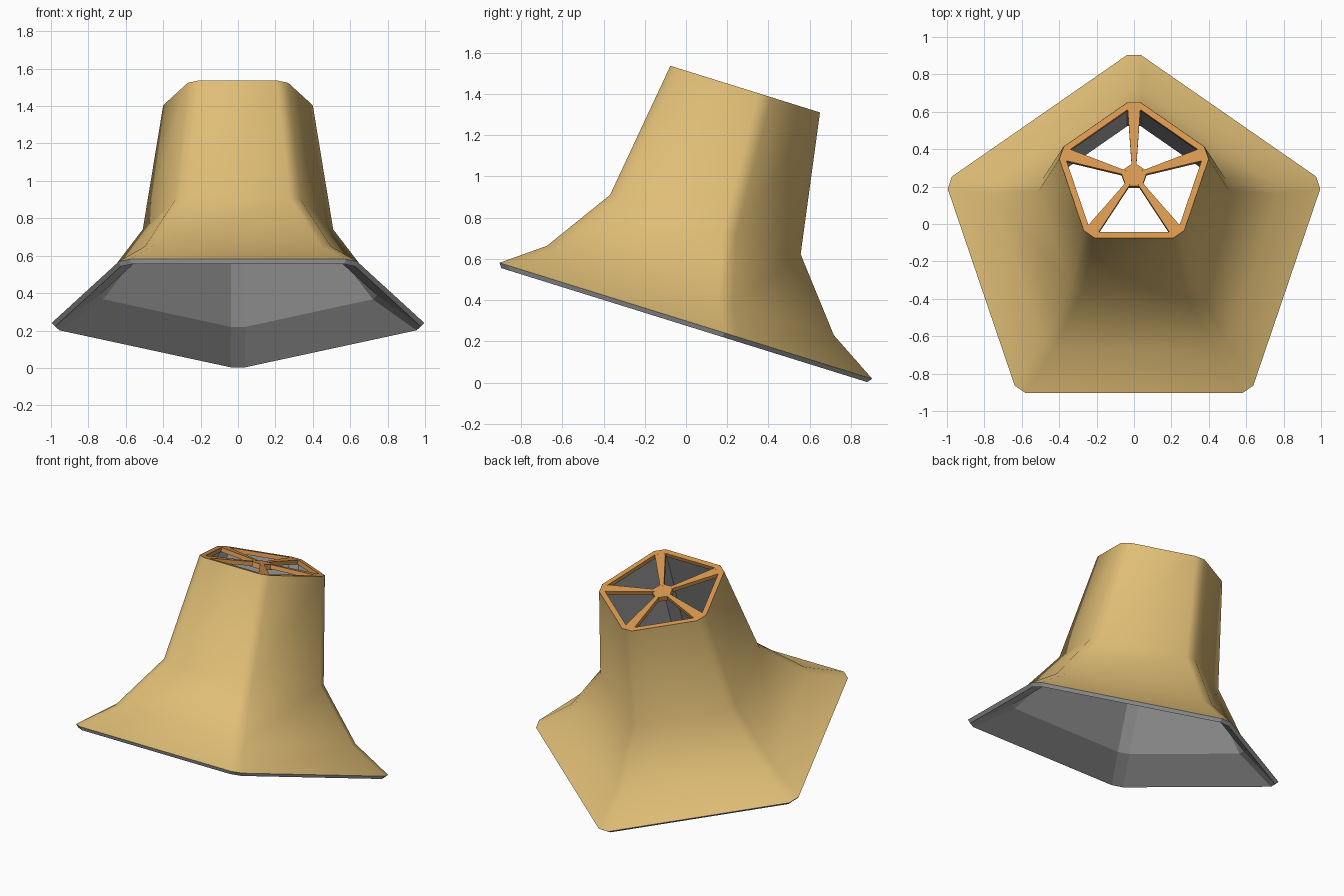
import bpy, math
from mathutils import Vector

if "Cube" in bpy.data.objects:
    bpy.data.objects.remove(bpy.data.objects["Cube"])

TILT = math.radians(-17.3)
ORIGIN = (0, -0.172, 0.045)


def material(name, rgb):
    m = bpy.data.materials.new(name)
    m.diffuse_color = (*rgb, 1)
    m.use_nodes = True
    m.node_tree.nodes["Principled BSDF"].inputs["Base Color"].default_value = m.diffuse_color
    return m


YELLOW = material("warm_yellow", (0.74, 0.51, 0.18))
ORANGE = material("orange", (0.68, 0.31, 0.08))
GREY = material("grey", (0.42, 0.42, 0.42))


def make(name, verts, faces, mat, smooth=False):
    me = bpy.data.meshes.new(name)
    me.from_pydata(verts, [], faces)
    me.materials.append(mat)
    ob = bpy.data.objects.new(name, me)
    bpy.context.collection.objects.link(ob)
    ob.rotation_euler = (TILT, 0, 0)
    ob.location = ORIGIN
    for p in me.polygons:
        p.use_smooth = smooth
    return ob


def ring(apothem, h, cut=0.045):
    """Pentagon with clipped corners, one corner to the back."""
    r = apothem / math.cos(math.pi / 5)
    c = [Vector((r * math.cos(math.radians(90 + 72 * k)),
                 r * math.sin(math.radians(90 + 72 * k)), h)) for k in range(5)]
    pts = []
    for k in range(5):
        for n in (c[k - 1], c[(k + 1) % 5]):
            pts.append(c[k] + (n - c[k]).normalized() * cut)
    return pts


def loft(rings, flip=False, closed=False):
    n = len(rings[0])
    verts = [v for r in rings for v in r]
    faces = []
    for j in range(len(rings) if closed else len(rings) - 1):
        a, b = j * n, ((j + 1) % len(rings)) * n
        for i in range(n):
            k = (i + 1) % n
            f = (a + i, a + k, b + k, b + i)
            faces.append(f[::-1] if flip else f)
    return verts, faces


def prism(outline, lo, hi):
    """Solid from a counter-clockwise outline."""
    n = len(outline)
    verts, faces = loft([[(x, y, lo) for x, y in outline],
                         [(x, y, hi) for x, y in outline]])
    return verts, faces + [tuple(reversed(range(n))), tuple(range(n, 2 * n))]


# Flared outer shell and the grey lining with its bottom lip
outer = [(0.859, 0.294), (0.664, 0.441), (0.445, 0.768), (0.352, 1.452)]
inner = [(0.843, 0.272), (0.644, 0.422), (0.419, 0.758), (0.325, 1.450)]
make("outer_shell", *loft([ring(*p) for p in outer]), YELLOW, True)
make("inner_lining", *loft([ring(*p) for p in outer[:1] + inner], flip=True), GREY)

# Frame around the top opening
top, low = 1.453, 1.425
make("top_frame", *loft([ring(0.351, low), ring(0.351, top),
                         ring(0.318, top, 0.04), ring(0.318, low, 0.04)],
                        closed=True), ORANGE)

# Centre hub
hub = [(0.074 * math.cos(math.radians(90 + 72 * k)),
        0.074 * math.sin(math.radians(90 + 72 * k))) for k in range(5)]
make("top_hub", *prism(hub, low - 0.006, top - 0.001), ORANGE)

# Tapered spokes from the hub to each corner
for k in range(5):
    a = math.radians(90 + 72 * k)
    ca, sa = math.cos(a), math.sin(a)
    shape = [(0.05, -0.012), (0.402, -0.036), (0.402, 0.036), (0.05, 0.012)]
    pts = [(u * ca - v * sa, u * sa + v * ca) for u, v in shape]
    make(f"top_spoke_{k + 1}", *prism(pts, low, top - 0.0005), ORANGE)
